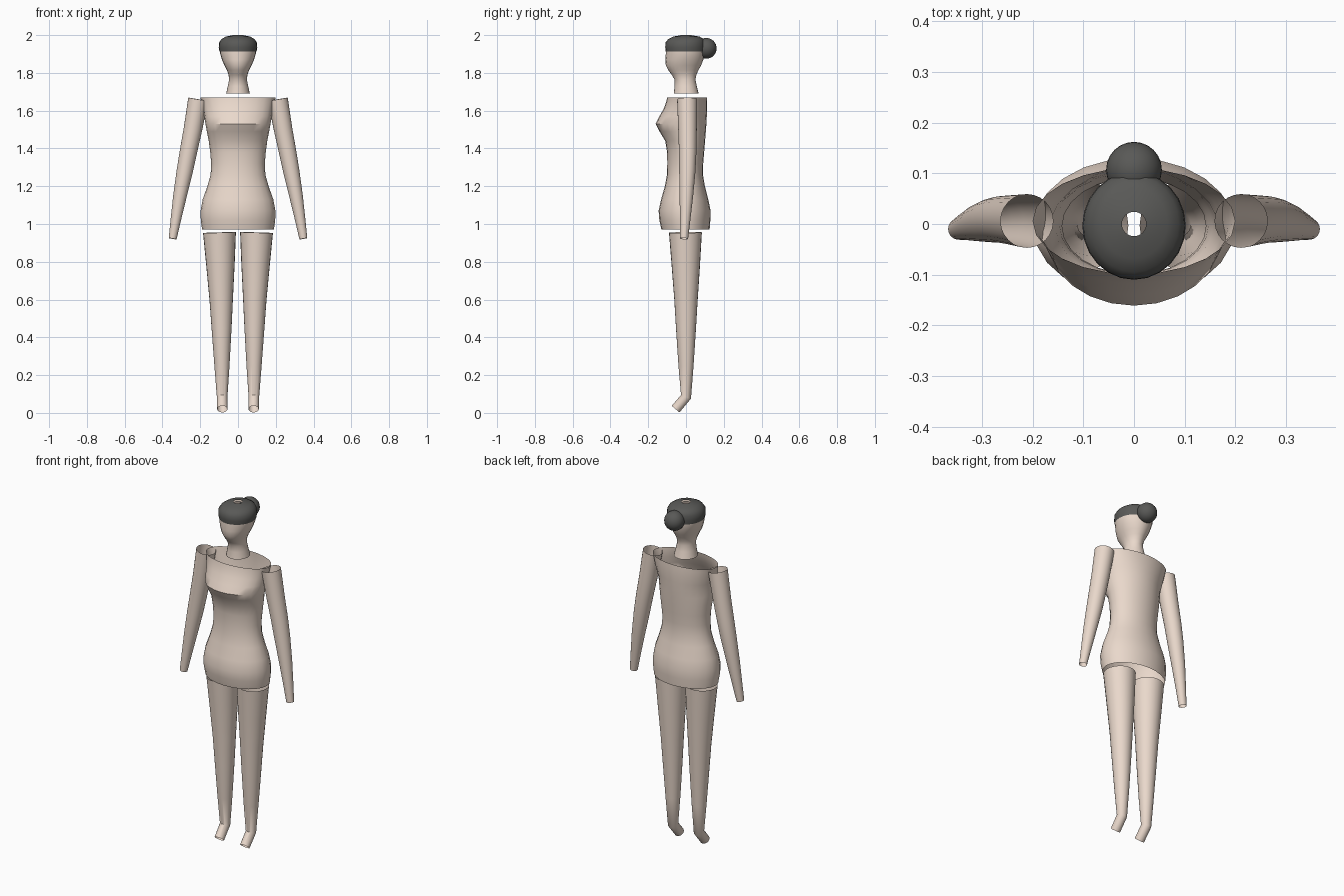
import bpy, bmesh
from math import sin, cos, pi, radians
from mathutils import Vector

SIDES = 24


def material(name, rgb):
    m = bpy.data.materials.new(name)
    m.diffuse_color = (*rgb, 1)
    return m


SKIN = material("skin", (0.82, 0.69, 0.60))
HAIR = material("dark_hair", (0.10, 0.10, 0.095))


def finish(name, bm, mat):
    bmesh.ops.recalc_face_normals(bm, faces=bm.faces)
    me = bpy.data.meshes.new(name)
    bm.to_mesh(me)
    bm.free()
    ob = bpy.data.objects.new(name, me)
    bpy.context.collection.objects.link(ob)
    me.materials.append(mat)
    bpy.ops.object.select_all(action='DESELECT')
    ob.select_set(True)
    bpy.context.view_layer.objects.active = ob
    bpy.ops.object.shade_smooth_by_angle(angle=radians(40))
    return ob


def loft(name, rings, mat):
    """Open-ended skin through rings of points."""
    bm = bmesh.new()
    loops = [[bm.verts.new(p) for p in ring] for ring in rings]
    for a, b in zip(loops, loops[1:]):
        for i in range(SIDES):
            j = (i + 1) % SIDES
            bm.faces.new((a[i], a[j], b[j], b[i]))
    return finish(name, bm, mat)


def egg(z, half, front, back):
    """Level ring: half width, front y and back y."""
    mid, depth = (front + back) / 2, (back - front) / 2
    return [Vector((half * cos(2 * pi * i / SIDES), mid + depth * sin(2 * pi * i / SIDES), z))
            for i in range(SIDES)]


def limb(name, path, mat):
    """Round open tube along (x, y, z, radius) points, mirrored to the other side."""
    pts = [Vector(p[:3]) for p in path]
    rings = []
    for k, p in enumerate(pts):
        before = (p - pts[k - 1]).normalized() if k else Vector()
        after = (pts[k + 1] - p).normalized() if k < len(pts) - 1 else Vector()
        d = (before + after).normalized()
        u = Vector((0, 1, 0)).cross(d).normalized()
        v = d.cross(u)
        r = path[k][3]
        rings.append([p + r * (u * cos(2 * pi * i / SIDES) + v * sin(2 * pi * i / SIDES))
                      for i in range(SIDES)])
    ob = loft(name, rings, mat)
    ob.modifiers.new("mirror", 'MIRROR').use_mirror_merge = False
    return ob


# Torso: open at shoulders and hips
loft("torso", [egg(*r) for r in (
    (0.97, 0.190, -0.130, 0.125), (1.02, 0.197, -0.141, 0.129), (1.07, 0.198, -0.145, 0.130),
    (1.13, 0.187, -0.132, 0.118), (1.20, 0.162, -0.112, 0.100), (1.26, 0.145, -0.101, 0.090),
    (1.32, 0.142, -0.099, 0.091), (1.38, 0.147, -0.100, 0.096), (1.44, 0.155, -0.110, 0.101),
    (1.49, 0.165, -0.140, 0.105), (1.53, 0.172, -0.161, 0.108), (1.57, 0.179, -0.141, 0.110),
    (1.61, 0.186, -0.118, 0.112), (1.65, 0.194, -0.104, 0.111), (1.67, 0.200, -0.099, 0.110))], SKIN)

# Head and neck: crown continues just under the hair
loft("head", [egg(*r) for r in (
    (1.69, 0.063, -0.065, 0.067), (1.73, 0.054, -0.060, 0.057), (1.765, 0.047, -0.060, 0.050),
    (1.79, 0.050, -0.076, 0.055), (1.815, 0.059, -0.094, 0.066), (1.84, 0.072, -0.107, 0.080),
    (1.87, 0.085, -0.109, 0.092), (1.90, 0.094, -0.107, 0.098), (1.935, 0.099, -0.107, 0.100),
    (1.96, 0.094, -0.100, 0.096), (1.98, 0.076, -0.082, 0.080), (1.99, 0.024, -0.024, 0.024))], SKIN)

# Hair cap with a small opening at the crown
loft("hair_cap", [egg(*r) for r in (
    (1.912, 0.098, -0.107, 0.101), (1.935, 0.102, -0.110, 0.103), (1.96, 0.100, -0.109, 0.102),
    (1.978, 0.088, -0.095, 0.095), (1.992, 0.066, -0.068, 0.072), (2.0, 0.024, -0.024, 0.024))], HAIR)

# Hair bun
bm = bmesh.new()
bmesh.ops.create_uvsphere(bm, u_segments=24, v_segments=16, radius=0.055)
bun = finish("hair_bun", bm, HAIR)
bun.location = (0, 0.107, 1.93)

# Arms
limb("arms", [(0.211, 0.006, 1.66, 0.053), (0.239, 0.008, 1.50, 0.049), (0.263, 0.009, 1.38, 0.046),
              (0.282, 0.007, 1.28, 0.043), (0.307, 0.002, 1.15, 0.036), (0.328, -0.004, 1.03, 0.028),
              (0.346, -0.010, 0.922, 0.021)], SKIN)

# Legs with short pointed feet
limb("legs", [(0.098, -0.003, 0.955, 0.087), (0.093, -0.001, 0.78, 0.075), (0.089, 0, 0.60, 0.062),
              (0.087, 0, 0.45, 0.053), (0.085, 0, 0.25, 0.040), (0.084, 0, 0.085, 0.028),
              (0.083, -0.055, 0.020, 0.027)], SKIN)
